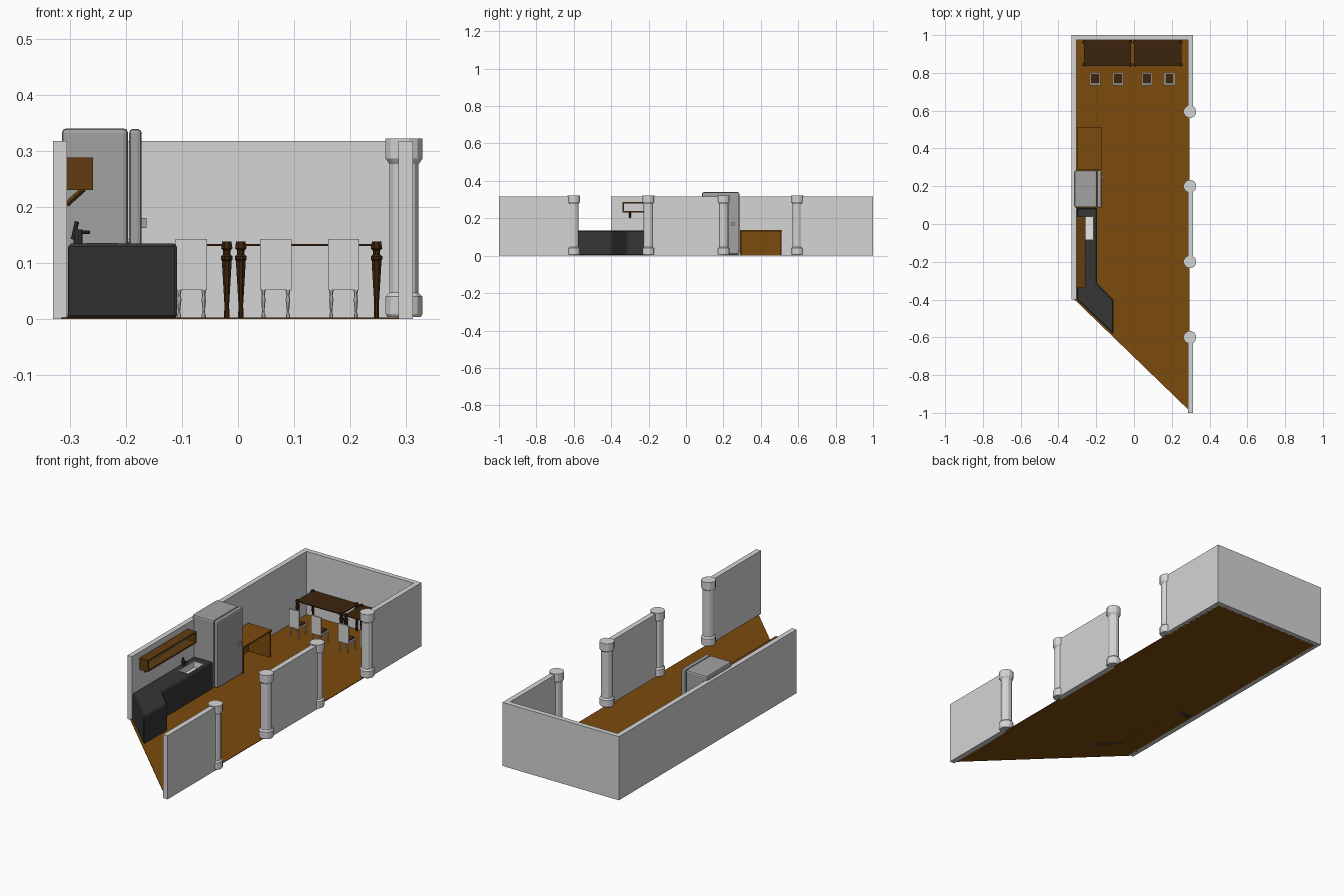
import bpy, bmesh, math
from mathutils import Vector

if "Cube" in bpy.data.objects:
    bpy.data.objects.remove(bpy.data.objects["Cube"])


def mat(name, r, g, b):
    m = bpy.data.materials.new(name)
    m.diffuse_color = (r, g, b, 1)
    m.use_nodes = True
    m.node_tree.nodes["Principled BSDF"].inputs["Base Color"].default_value = m.diffuse_color
    return m


PLASTER = mat("plaster grey", 0.66, 0.66, 0.66)
STEEL = mat("fridge grey", 0.36, 0.36, 0.36)
OAK = mat("oak brown", 0.2, 0.07, 0.004)
SHELF = mat("shelf brown", 0.12, 0.045, 0.005)
WALNUT = mat("dark walnut", 0.045, 0.017, 0.004)
STONE = mat("dark stone", 0.037, 0.037, 0.037)
WHITE = mat("sink white", 0.8, 0.8, 0.8)


def finish(bm, name, material):
    bmesh.ops.recalc_face_normals(bm, faces=bm.faces)
    me = bpy.data.meshes.new(name)
    bm.to_mesh(me)
    bm.free()
    ob = bpy.data.objects.new(name, me)
    me.materials.append(material)
    bpy.context.collection.objects.link(ob)
    return ob


def bevel(ob, width, segments=1):
    m = ob.modifiers.new("bevel", 'BEVEL')
    m.width, m.segments = width, segments
    return ob


def prism(name, pts, z0, z1, material):
    bm = bmesh.new()
    f = bm.faces.new([bm.verts.new((x, y, z0)) for x, y in pts])
    ext = bmesh.ops.extrude_face_region(bm, geom=[f])
    for v in ext['geom']:
        if isinstance(v, bmesh.types.BMVert):
            v.co.z = z1
    return finish(bm, name, material)


def box(name, x0, x1, y0, y1, z0, z1, material):
    return prism(name, [(x0, y0), (x1, y0), (x1, y1), (x0, y1)], z0, z1, material)


def lathe(name, x, y, profile, sides, material):
    bm = bmesh.new()
    rings = [[bm.verts.new((x + r * math.cos(2 * math.pi * (i + .5) / sides),
                            y + r * math.sin(2 * math.pi * (i + .5) / sides), z))
              for i in range(sides)] for r, z in profile]
    for a, b in zip(rings, rings[1:]):
        for i in range(sides):
            j = (i + 1) % sides
            bm.faces.new((a[i], a[j], b[j], b[i]))
    bm.faces.new(rings[0])
    bm.faces.new(rings[-1])
    return finish(bm, name, material)


def rod(name, p, q, r, material, sides=8):
    p, q = Vector(p), Vector(q)
    d = q - p
    bm = bmesh.new()
    bmesh.ops.create_cone(bm, cap_ends=True, segments=sides, radius1=r, radius2=r, depth=d.length)
    bmesh.ops.transform(bm, verts=bm.verts, matrix=d.to_track_quat('Z', 'Y').to_matrix().to_4x4())
    bmesh.ops.translate(bm, verts=bm.verts, vec=(p + q) / 2)
    return finish(bm, name, material)


# Floor with slanted front edge
prism("floor", [(-0.315, -0.4), (0.295, -0.99), (0.295, 0.98), (-0.315, 0.98)], 0, 0.003, OAK)

# Walls
prism("left_and_back_wall", [(-0.33, -0.4), (-0.305, -0.4), (-0.305, 0.975), (0.285, 0.975),
                             (0.312, 1.0), (-0.33, 1.0)], 0, 0.317, PLASTER)
for i, (y0, y1) in enumerate([(-1.0, -0.6), (-0.2, 0.2), (0.6, 1.0)]):
    box(f"right_wall_{i}", 0.286, 0.312, y0, y1, 0, 0.317, PLASTER)

# Columns
COLUMN = [(0.031, 0.004), (0.034, 0.009), (0.034, 0.04), (0.027, 0.047), (0.027, 0.276),
          (0.034, 0.286), (0.034, 0.322)]
for i, y in enumerate([-0.6, -0.2, 0.2, 0.595]):
    lathe(f"column_{i}", 0.296, y, COLUMN, 12, PLASTER)

# Counter with sink cut-out
counter = prism("counter", [(-0.303, 0.085), (-0.195, 0.085), (-0.195, -0.315), (-0.109, -0.4),
                            (-0.109, -0.585), (-0.303, -0.4)], 0, 0.135, STONE)
bevel(counter, 0.006)
cutter = box("sink_cutter", -0.269, -0.216, -0.084, 0.039, 0.1, 0.16, WHITE)
cutter.hide_render = True
cutter.hide_set(True)
cut = counter.modifiers.new("sink_hole", 'BOOLEAN')
cut.operation, cut.object = 'DIFFERENCE', cutter
bm = bmesh.new()
bmesh.ops.create_cube(bm, size=1)
for v in bm.verts:
    v.co = (-0.2425 + v.co.x * 0.057, -0.0225 + v.co.y * 0.127, 0.1185 + v.co.z * 0.035)
top = max(bm.faces, key=lambda f: f.calc_center_median().z)
bmesh.ops.inset_region(bm, faces=[top], thickness=0.004)
deep = bmesh.ops.extrude_face_region(bm, geom=[top])
bmesh.ops.translate(bm, vec=(0, 0, -0.03),
                    verts=[v for v in deep['geom'] if isinstance(v, bmesh.types.BMVert)])
bmesh.ops.delete(bm, geom=[top], context='FACES')
finish(bm, "sink_basin", WHITE)

# Faucet
rod("faucet_base", (-0.285, -0.02, 0.134), (-0.285, -0.02, 0.16), 0.008, STONE)
rod("faucet_spout", (-0.29, -0.02, 0.155), (-0.264, -0.02, 0.155), 0.003, STONE)
rod("faucet_lever", (-0.294, -0.02, 0.142), (-0.287, -0.02, 0.174), 0.004, STONE)

# Open wall shelf on brackets
for n, z0, z1 in (("bottom", 0.23, 0.238), ("top", 0.28, 0.288)):
    box(f"shelf_{n}", -0.305, -0.258, -0.34, 0.04, z0, z1, SHELF)
for n, y in (("front", -0.34), ("back", 0.032)):
    box(f"shelf_side_{n}", -0.305, -0.258, y, y + 0.008, 0.238, 0.28, SHELF)
for n, y in (("front", -0.3), ("back", 0.0)):
    rod(f"shelf_bracket_{n}", (-0.306, y, 0.204), (-0.275, y, 0.232), 0.005, SHELF, 4)

# Fridge
bevel(box("fridge_body", -0.314, -0.196, 0.087, 0.283, 0.003, 0.34, STEEL), 0.008, 2)
bevel(box("fridge_door", -0.194, -0.172, 0.085, 0.285, 0.008, 0.339, STEEL), 0.007, 2)
box("fridge_handle", -0.173, -0.163, 0.243, 0.26, 0.162, 0.18, STEEL)

# Desk
box("desk_top", -0.302, -0.172, 0.288, 0.513, 0.13, 0.138, OAK)
for n, y in (("front", 0.29), ("back", 0.503)):
    box(f"desk_side_{n}", -0.3, -0.176, y, y + 0.008, 0, 0.13, OAK)
box("desk_back", -0.302, -0.294, 0.298, 0.503, 0.003, 0.13, OAK)

# Two dining tables with turned legs
TABLE_LEG = [(0.005, 0), (0.005, 0.012), (0.0045, 0.025), (0.009, 0.095), (0.009, 0.104),
             (0.011, 0.106), (0.011, 0.112), (0.007, 0.115), (0.007, 0.122), (0.011, 0.126),
             (0.009, 0.138)]
for t, (x0, x1) in enumerate([(-0.262, -0.02), (0.005, 0.247)]):
    box(f"table_top_{t}", x0 - 0.004, x1 + 0.004, 0.836, 0.972, 0.13, 0.134, WALNUT)
    for a, x in enumerate((x0, x1)):
        for b, y in enumerate((0.844, 0.964)):
            lathe(f"table_leg_{t}_{a}{b}", x, y, TABLE_LEG, 8, WALNUT)

# Chairs facing the tables
CHAIR_LEG = [(0.004, 0), (0.004, 0.008), (0.002, 0.012), (0.0045, 0.035), (0.003, 0.042),
             (0.005, 0.054)]
for c, x in enumerate([-0.205, -0.083, 0.067, 0.188]):
    box(f"chair_frame_{c}", x - 0.028, x + 0.028, 0.736, 0.8, 0.052, 0.06, PLASTER)
    box(f"chair_seat_{c}", x - 0.022, x + 0.022, 0.745, 0.793, 0.06, 0.065, WALNUT)
    box(f"chair_back_{c}", x - 0.028, x + 0.028, 0.734, 0.742, 0.054, 0.143, PLASTER)
    for a, dx in enumerate((-0.022, 0.022)):
        for b, y in enumerate((0.742, 0.794)):
            lathe(f"chair_leg_{c}_{a}{b}", x + dx, y, CHAIR_LEG, 8, PLASTER)
